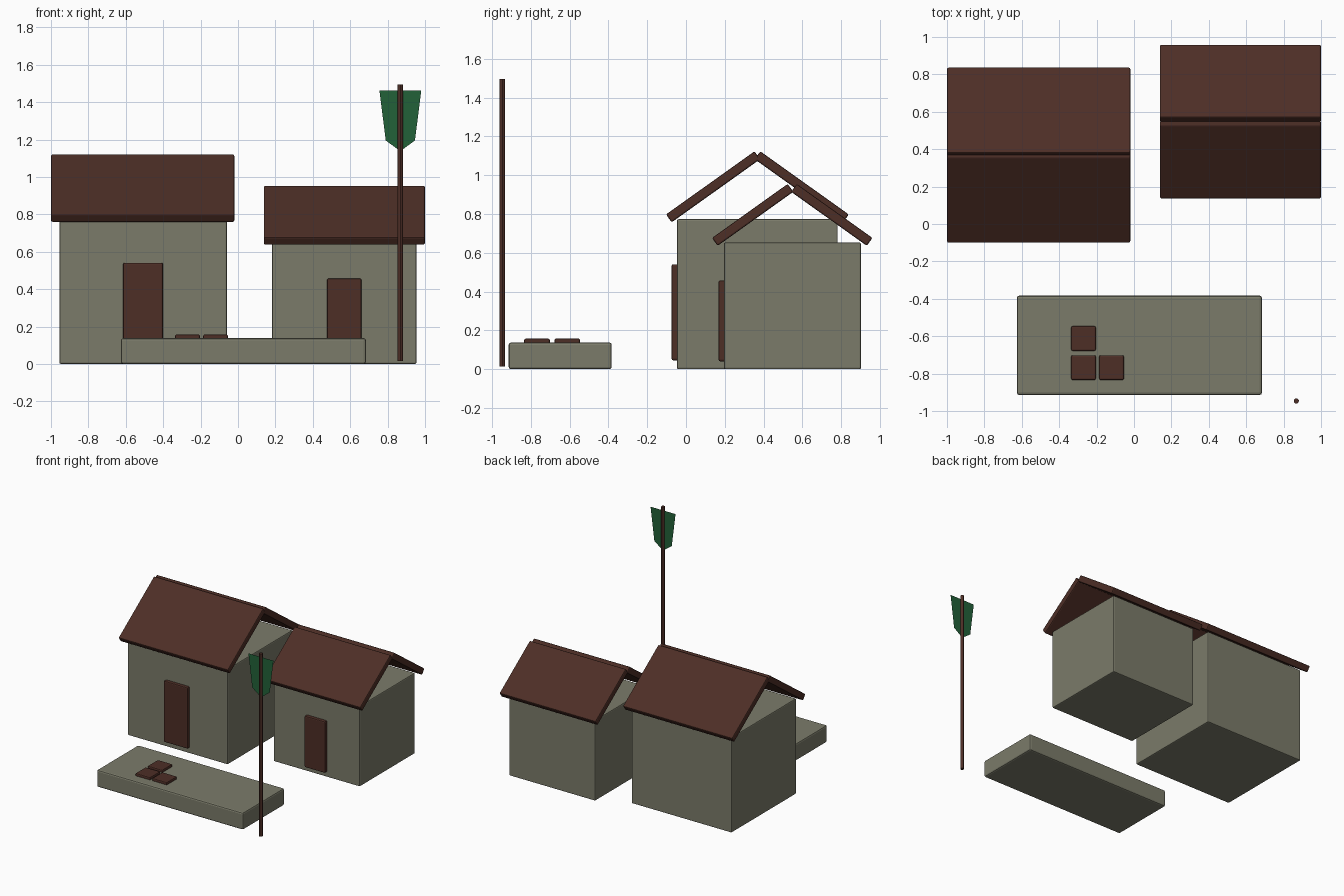
import bpy, math

if "Cube" in bpy.data.objects:
    bpy.data.objects.remove(bpy.data.objects["Cube"])


def material(name, rgb):
    lin = [((c / 255 + 0.055) / 1.055) ** 2.4 for c in rgb]
    m = bpy.data.materials.new(name)
    m.diffuse_color = (*lin, 1)
    m.use_nodes = True
    m.node_tree.nodes["Principled BSDF"].inputs["Base Color"].default_value = m.diffuse_color
    return m


STONE = material("stone grey", (123, 123, 106))
WOOD = material("dark brown wood", (77, 46, 38))
GREEN = material("banner green", (34, 97, 57))


def box(name, lo, hi, mat, bevel=0.008, tilt=0):
    """Bevelled box between two corners, optionally tilted about x."""
    bpy.ops.mesh.primitive_cube_add(size=1)
    ob = bpy.context.object
    ob.name = name
    size = [b - a for a, b in zip(lo, hi)]
    for v in ob.data.vertices:
        v.co = [c * s for c, s in zip(v.co, size)]
    ob.location = [(a + b) / 2 for a, b in zip(lo, hi)]
    ob.rotation_euler.x = tilt
    ob.data.materials.append(mat)
    mod = ob.modifiers.new("edge", 'BEVEL')
    mod.width, mod.segments = bevel, 2
    return ob


def house(name, x, y, wall_top, roof_x, roof_y, roof_z, door_w, door_z):
    # walls
    box(name + "_walls", (x[0], y[0], 0), (x[1], y[1], wall_top), STONE)
    # door
    cx = (x[0] + x[1]) / 2
    box(name + "_door", (cx - door_w / 2, y[0] - 0.027, door_z[0]),
        (cx + door_w / 2, y[0] + 0.012, door_z[1]), WOOD)
    # two tilted roof slabs, open at the gables
    a, t = math.radians(35.5), 0.05
    length = (roof_z[1] - roof_z[0] - t * math.cos(a)) / math.sin(a)
    half = (length * math.cos(a) + t * math.sin(a)) / 2
    cz = sum(roof_z) / 2
    for side, cy, tilt in (("front", roof_y[0] + half, a),
                           ("back", roof_y[1] - half, -a)):
        box(f"{name}_roof_{side}",
            (roof_x[0], cy - length / 2, cz - t / 2),
            (roof_x[1], cy + length / 2, cz + t / 2), WOOD, tilt=tilt)


house("large_house", (-0.955, -0.06), (-0.047, 0.782), 0.773,
      (-1.0, -0.02), (-0.103, 0.839), (0.757, 1.123), 0.214, (0.046, 0.541))
house("small_house", (0.182, 0.954), (0.195, 0.902), 0.653,
      (0.138, 1.0), (0.134, 0.961), (0.636, 0.955), 0.184, (0.041, 0.457))

# market platform with three square tiles set through it
box("platform", (-0.626, -0.914, 0), (0.684, -0.383, 0.138), STONE, 0.012)
for i, (tx, ty) in enumerate([(-0.27, -0.768), (-0.12, -0.768), (-0.27, -0.612)]):
    box(f"tile_{i + 1}", (tx - 0.066, ty - 0.066, 0.001),
        (tx + 0.066, ty + 0.066, 0.158), WOOD)

# banner pole
PX, PY = 0.868, -0.946
bpy.ops.mesh.primitive_cylinder_add(vertices=12, radius=0.014, depth=1.48,
                                    location=(PX, PY, 0.755))
pole = bpy.context.object
pole.name = "banner_pole"
pole.data.materials.append(WOOD)
bpy.ops.object.shade_smooth_by_angle()

# flat banner hanging through the pole
half_profile = [(0.112, 1.463), (0.078, 1.195), (0.0, 1.138)]
pts = [(x, z) for x, z in half_profile] + [(-x, z) for x, z in half_profile[-2::-1]]
mesh = bpy.data.meshes.new("banner")
mesh.from_pydata([(PX + x, PY, z) for x, z in pts], [], [list(range(len(pts)))[::-1]])
mesh.materials.append(GREEN)
bpy.context.collection.objects.link(bpy.data.objects.new("banner", mesh))
